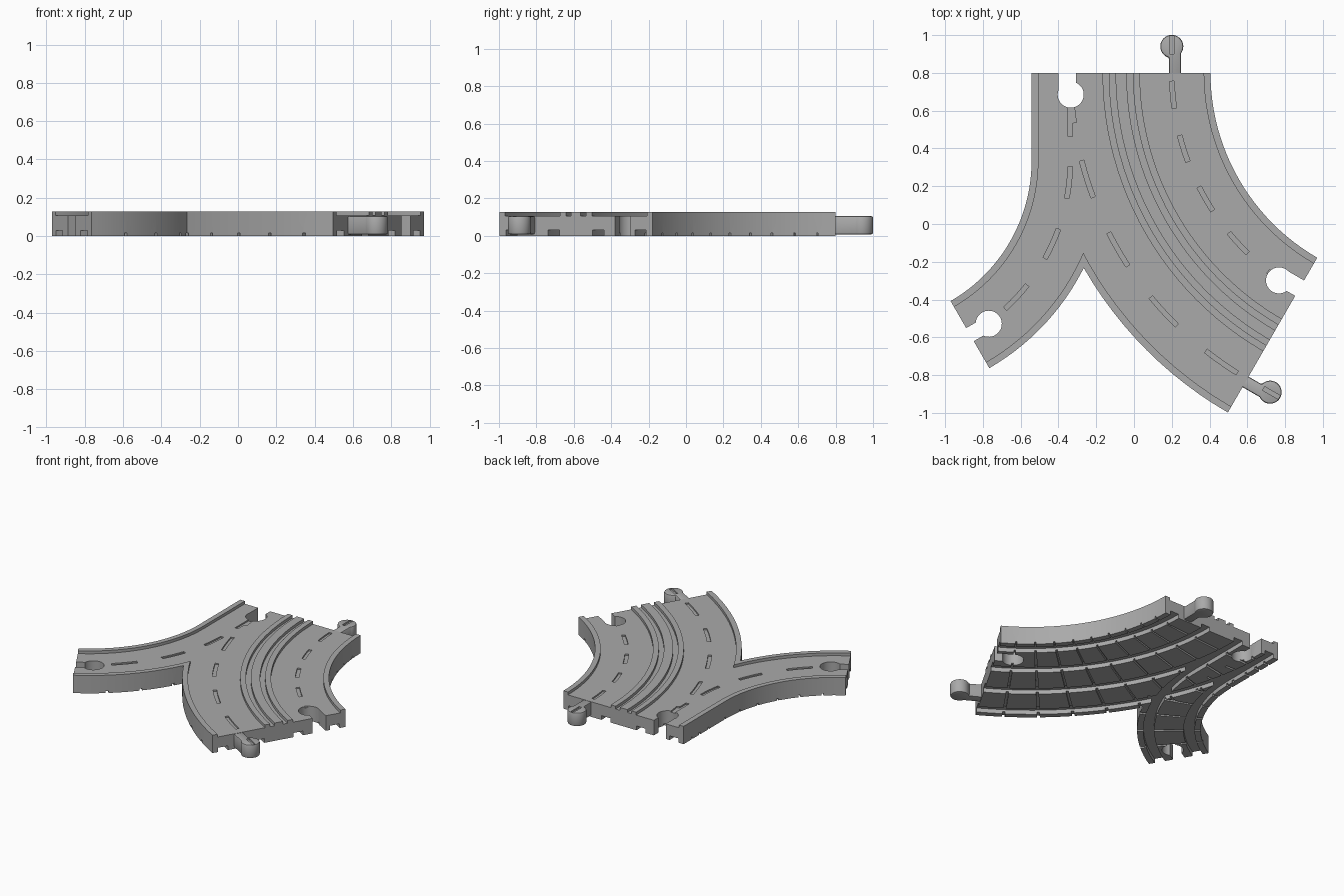
import bpy, bmesh
from math import sin, cos, pi, radians, asin, ceil
from mathutils import Vector

if "Cube" in bpy.data.objects:
    bpy.data.objects.remove(bpy.data.objects["Cube"])

TOP, ROAD, DASH, BED = 0.127, 0.107, 0.097, 0.03
LANE, RIM = 0.41, 0.036
INNER, OUTER, BRANCH = 1.13, 1.666, 0.858    # inside radius of each lane

plastic = bpy.data.materials.new("grey_plastic")
plastic.use_nodes = True
colour = (0.4, 0.4, 0.4, 1)
plastic.diffuse_color = colour
plastic.node_tree.nodes["Principled BSDF"].inputs["Base Color"].default_value = colour


# Plan positions along the double curve and along the branch (t in degrees)
def main(r, t):
    return Vector((1.535 - r * cos(radians(t)), 0.8 - r * sin(radians(t))))


def branch(r, t):
    if t < 0:
        return Vector((-1.4 + r, 0.335 - t * 0.0186))
    return Vector((-1.4 + r * cos(radians(t)), 0.335 - r * sin(radians(t))))


def prism(bm, pts, z0, z1):
    low = [bm.verts.new((p.x, p.y, z0)) for p in pts]
    high = [bm.verts.new((p.x, p.y, z1)) for p in pts]
    bm.faces.new(low)
    bm.faces.new(high)
    for i in range(len(pts)):
        j = (i + 1) % len(pts)
        bm.faces.new((low[i], low[j], high[j], high[i]))


def strip(bm, path, r0, r1, t0, t1, z0, z1):
    n = max(1, ceil((t1 - t0) / 2.5))
    ts = [t0 + (t1 - t0) * i / n for i in range(n + 1)]
    prism(bm, [path(r0, t) for t in ts] + [path(r1, t) for t in reversed(ts)], z0, z1)


def keyhole(bm, origin, u, start, dist, radius, v0, v1, z0, z1):
    # round head on a neck, pointing along u
    v = Vector((-u.y, u.x))
    a0, a1 = -pi - asin(v0 / radius), pi - asin(v1 / radius)
    local = [(start, v0)]
    for i in range(33):
        a = a0 + (a1 - a0) * i / 32
        local.append((dist + radius * cos(a), radius * sin(a)))
    local.append((start, v1))
    prism(bm, [origin + u * x + v * y for x, y in local], z0, z1)


def make(name, bm):
    bmesh.ops.recalc_face_normals(bm, faces=bm.faces)
    mesh = bpy.data.meshes.new(name)
    bm.to_mesh(mesh)
    bm.free()
    mesh.materials.append(plastic)
    ob = bpy.data.objects.new(name, mesh)
    bpy.context.collection.objects.link(ob)
    return ob


def part(name, path, spans, z0, z1):
    bm = bmesh.new()
    for span in spans:
        strip(bm, path, *span, z0, z1)
    return make(name, bm)


def apply_all(ob):
    bpy.context.view_layer.objects.active = ob
    for mod in list(ob.modifiers):
        bpy.ops.object.modifier_apply(modifier=mod.name)


def combine(ob, tool, operation="DIFFERENCE"):
    tool.hide_render = True
    mod = ob.modifiers.new("cut", "BOOLEAN")
    mod.operation, mod.solver, mod.object = operation, "EXACT", tool
    apply_all(ob)
    bpy.data.objects.remove(tool)


def smooth(ob):
    bpy.ops.object.select_all(action="DESELECT")
    ob.select_set(True)
    bpy.context.view_layer.objects.active = ob
    bpy.ops.object.shade_smooth_by_angle(angle=radians(30))


# Deck: double curve joined with the branch
deck = part("track_deck", main, [(INNER, OUTER + LANE, 0, 60)], 0, TOP)
combine(deck, part("branch_deck", branch, [(BRANCH, BRANCH + LANE, -25, 60)], 0, TOP), "UNION")

# Recessed road surfaces and the two grooves of the median
MAIN_T, BRANCH_T = (-2, 62), (-27.5, 62.5)
roads = [(r + RIM, r + LANE - RIM, *MAIN_T) for r in (INNER, OUTER)]
median = [(r, r + 0.033, *MAIN_T) for r in (1.541, 1.633)]
combine(deck, part("road_cutter", main, roads + median, ROAD, 0.2))
combine(deck, part("branch_road_cutter", branch,
                   [(BRANCH + RIM, BRANCH + LANE - RIM, *BRANCH_T)], ROAD, 0.2))

# Lane dashes
half = 0.012
dashes = []
for lane in (INNER, OUTER):
    mid = lane + LANE / 2
    dashes += [(mid - half, mid + half, t - 3.1, t + 3.1) for t in (5, 17.5, 30, 42.5, 55)]
combine(deck, part("dash_cutter", main, dashes, DASH, 0.2))
mid = BRANCH + LANE / 2
dashes = [(mid - half, mid + half, t - 4.6, t + 4.6) for t in (-11.5, 6.2, 24.5, 42.9)]
combine(deck, part("branch_dash_cutter", branch, dashes, DASH, 0.2))


# Wheel grooves and sleeper joints underneath
def wheels(lane, ts):
    return [(lane + a, lane + a + 0.07, *ts) for a in (0.04, LANE - 0.11)]


combine(deck, part("wheel_cutter", main, wheels(INNER, MAIN_T) + wheels(OUTER, MAIN_T), -0.1, BED))
combine(deck, part("branch_wheel_cutter", branch, wheels(BRANCH, BRANCH_T), -0.1, BED))
joints = [(INNER - 0.1, OUTER + LANE + 0.01, 5 + 6.25 * i - 0.25, 5 + 6.25 * i + 0.25)
          for i in range(9)]
combine(deck, part("joint_cutter", main, joints, -0.1, 0.015))
joints = [(BRANCH - 0.05, BRANCH + LANE + 0.01, 10 * i - 0.4, 10 * i + 0.4) for i in range(2, 6)]
joints += [(BRANCH - 0.05, BRANCH + LANE / 2, 10 * i - 0.4, 10 * i + 0.4) for i in range(-2, 2)]
combine(deck, part("branch_joint_cutter", branch, joints, -0.1, 0.015))

# Sockets at three ends
down, left_in, right_in = Vector((0, -1)), Vector((0.866, 0.5)), Vector((-0.866, 0.5))
bm = bmesh.new()
for origin, u, v0, v1 in ((Vector((-0.335, 0.8)), down, -0.066, 0.028),
                          (main(INNER + LANE / 2, 60), right_in, -0.066, 0.028),
                          (branch(mid, 60), left_in, -0.04, 0.04)):
    keyhole(bm, origin, u, -0.05, 0.115, 0.069, v0, v1, -0.2, 0.3)
combine(deck, make("socket_cutter", bm))
smooth(deck)

# Connector pegs, each with a slot on its head
for name, origin, u in (("back_peg", main(INNER + LANE / 2, 0), Vector((0, 1))),
                        ("front_peg", main(OUTER + LANE / 2, 60), Vector((0.866, -0.5)))):
    bm = bmesh.new()
    keyhole(bm, origin, u, -0.02, 0.14, 0.061, -0.05, 0.014, 0.008, 0.105)
    peg = make(name, bm)
    bevel = peg.modifiers.new("soft_edge", "BEVEL")
    bevel.width, bevel.segments, bevel.angle_limit = 0.01, 2, radians(50)
    apply_all(peg)
    v = Vector((-u.y, u.x)) * 0.011
    bm = bmesh.new()
    a, b = origin + u * 0.1, origin + u * 0.195
    prism(bm, [a - v, b - v, b + v, a + v], 0.093, 0.2)
    combine(peg, make("slot_cutter", bm))
    smooth(peg)
